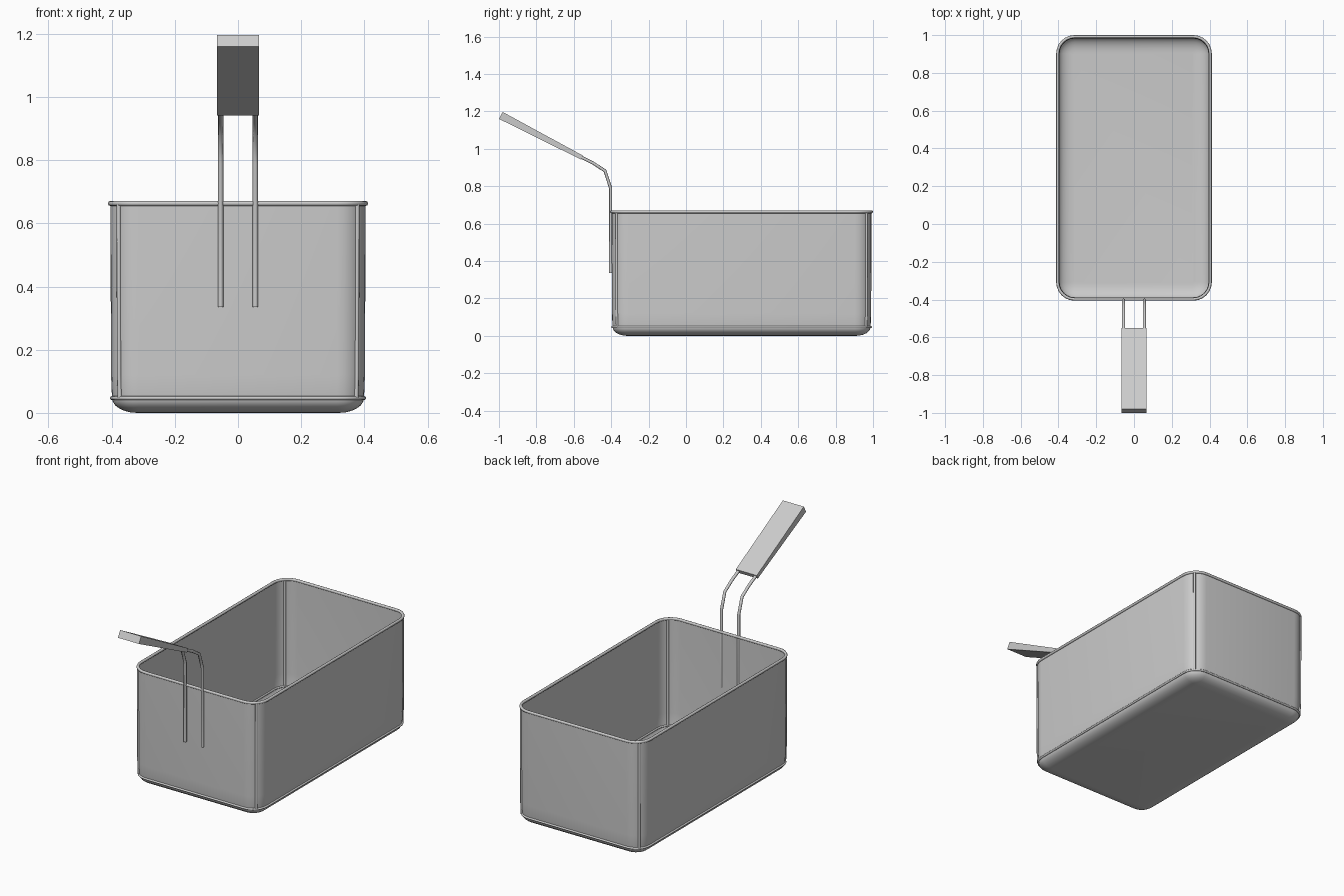
import bpy, bmesh, math
from mathutils import Vector

default = bpy.data.objects.get("Cube")
if default:
    bpy.data.objects.remove(default, do_unlink=True)

CY = 0.297                # middle of the basket along y
HX, HY = 0.404, 0.695     # half size of the basket at the rim
CORNER = 0.09
RIM_Z, RING_Z = 0.663, 0.047

steel = bpy.data.materials.new("grey_steel")
steel.use_nodes = True
GREY = (0.6, 0.6, 0.6, 1)
steel.diffuse_color = GREY
steel.node_tree.nodes["Principled BSDF"].inputs["Base Color"].default_value = GREY


def rounded_loop(inset, z, steps=6):
    """Points of a rounded rectangle, shrunk by inset."""
    r = max(CORNER - inset, 0.012)
    points = []
    for quarter, (sx, sy) in enumerate([(1, 1), (-1, 1), (-1, -1), (1, -1)]):
        for i in range(steps + 1):
            a = (quarter + i / steps) * math.pi / 2
            points.append(Vector((sx * (HX - inset - r) + r * math.cos(a),
                                  CY + sy * (HY - inset - r) + r * math.sin(a), z)))
    return points


def finish(obj, angle):
    if not obj.data.materials:
        obj.data.materials.append(steel)
    bpy.ops.object.select_all(action='DESELECT')
    obj.select_set(True)
    bpy.context.view_layer.objects.active = obj
    if obj.type == 'CURVE':
        bpy.ops.object.convert(target='MESH')
    bpy.ops.object.shade_smooth_by_angle(angle=math.radians(angle))


def mesh_object(name, bm, angle):
    bmesh.ops.recalc_face_normals(bm, faces=bm.faces)
    mesh = bpy.data.meshes.new(name)
    bm.to_mesh(mesh)
    bm.free()
    obj = bpy.data.objects.new(name, mesh)
    bpy.context.collection.objects.link(obj)
    finish(obj, angle)


def wire(name, points, radius, closed=False):
    curve = bpy.data.curves.new(name, 'CURVE')
    curve.dimensions = '3D'
    curve.bevel_depth = radius
    curve.bevel_resolution = 2
    curve.use_fill_caps = True
    spline = curve.splines.new('POLY')
    spline.points.add(len(points) - 1)
    for p, co in zip(spline.points, points):
        p.co = (*co, 1)
    spline.use_cyclic_u = closed
    obj = bpy.data.objects.new(name, curve)
    bpy.context.collection.objects.link(obj)
    finish(obj, 60)


# Basket shell: straight walls rolling into a flat floor
profile = [(0, RIM_Z), (0.002, 0.12), (0.005, RING_Z)]
for i in range(1, 7):
    a = i / 6 * math.pi / 2
    profile.append((0.005 + 0.08 * (1 - math.cos(a)), RING_Z * (1 - math.sin(a))))
bm = bmesh.new()
rings = [[bm.verts.new(p) for p in rounded_loop(*row)] for row in profile]
for upper, lower in zip(rings, rings[1:]):
    for i in range(len(upper)):
        j = (i + 1) % len(upper)
        bm.faces.new((upper[i], upper[j], lower[j], lower[i]))
bm.faces.new(rings[-1])
mesh_object("basket_shell", bm, 60)

# Wire frame: rim, lower ring and corner uprights
wire("rim_wire", rounded_loop(0, RIM_Z), 0.008, True)
wire("lower_ring_wire", rounded_loop(0.004, RING_Z), 0.006, True)
names = ["back_left", "back_right", "front_right", "front_left"]
rows = [rounded_loop(*row) for row in profile[:3]]
for k, name in enumerate(names):
    wire(name + "_corner_wire", [row[k * 7 + 3] for row in rows], 0.007)

# Handle wires
bend = [(-0.403, 0.335), (-0.403, 0.79), (-0.433, 0.882), (-0.494, 0.922), (-0.57, 0.96)]
for side, x in (("left", 0.055), ("right", -0.055)):
    wire(side + "_handle_wire", [(x, y, z) for y, z in bend], 0.0085)

# Handle grip: flat bar, thicker at the free end
outline = [(-1.0, 1.16), (-0.98, 1.197), (-0.55, 0.963), (-0.56, 0.942)]
bm = bmesh.new()
face = bm.faces.new([bm.verts.new((-0.067, y, z)) for y, z in outline])
extruded = bmesh.ops.extrude_face_region(bm, geom=[face])
moved = [v for v in extruded["geom"] if isinstance(v, bmesh.types.BMVert)]
bmesh.ops.translate(bm, verts=moved, vec=(0.134, 0, 0))
mesh_object("handle_grip", bm, 20)
